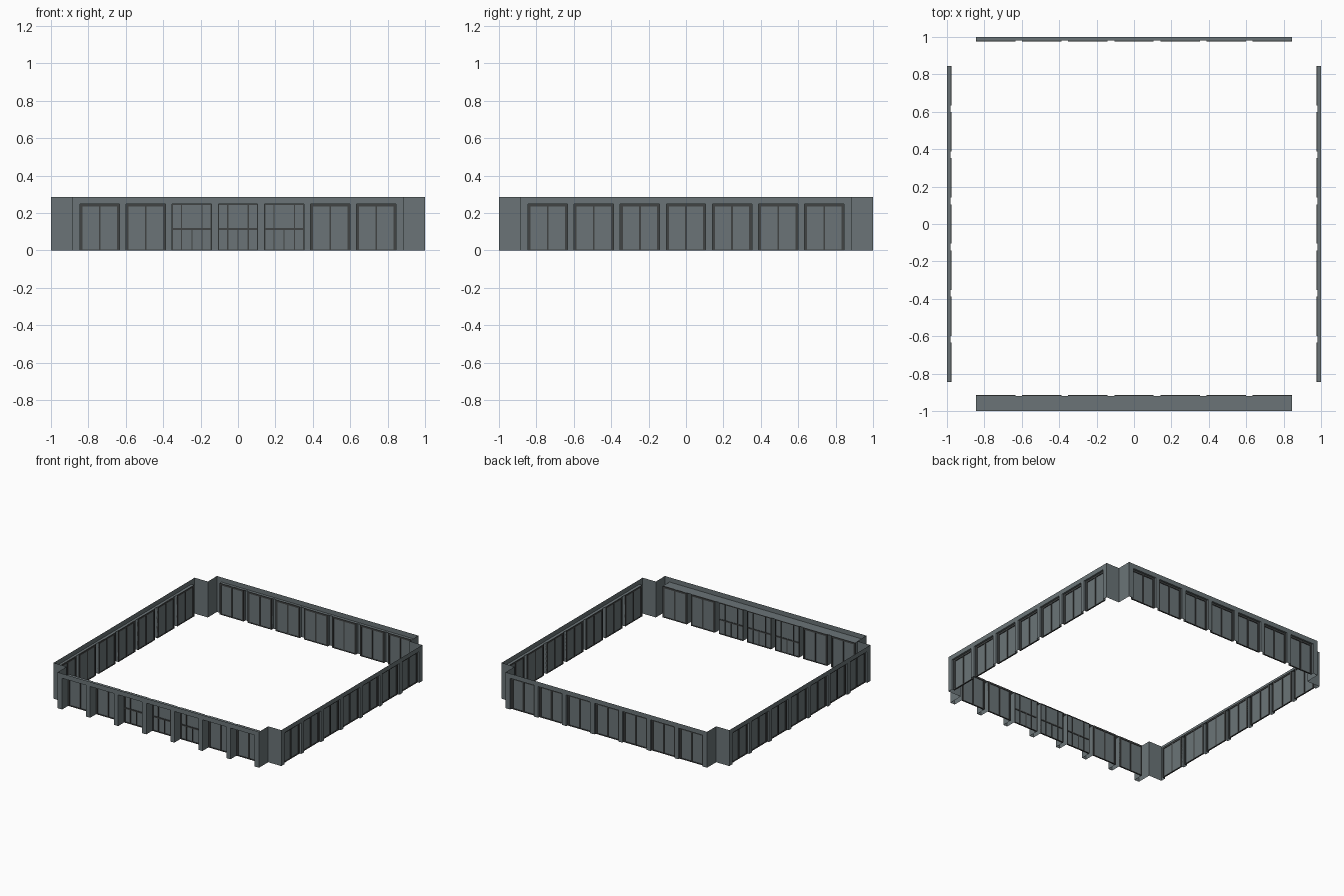
import bpy, bmesh, math
from mathutils import Matrix, Vector

if "Cube" in bpy.data.objects:
    bpy.data.objects.remove(bpy.data.objects["Cube"])


def material(name, rgb):
    m = bpy.data.materials.new(name)
    m.diffuse_color = (*rgb, 1)
    m.use_nodes = True
    m.node_tree.nodes["Principled BSDF"].inputs["Base Color"].default_value = m.diffuse_color
    return m


WALL = material("slate_grey", (0.145, 0.175, 0.185))
DARK = material("charcoal_frame", (0.052, 0.056, 0.056))

H, HEAD = 0.285, 0.248        # wall height, underside of lintel
NOTCH, END = 0.885, 0.845     # corner notch, end of last bay
PITCH, HALF = 0.2465, 0.1055  # bay spacing and half width
BAYS = range(-3, 4)


def quad(bm, *pts):
    bm.faces.new([bm.verts.new(p) for p in pts])


def bar(bm, u0, u1, v0, v1, z0, z1):
    size = Matrix.Diagonal((u1 - u0, v1 - v0, z1 - z0, 1))
    mid = Vector(((u0 + u1) / 2, (v0 + v1) / 2, (z0 + z1) / 2))
    bmesh.ops.create_cube(bm, size=1, matrix=Matrix.Translation(mid) @ size)


def finish(bm, name, mat, turn):
    # parts are drawn on the front side, then turned to their own side
    bm.transform(Matrix.Rotation(turn, 4, 'Z') @ Matrix.Translation((0, -1, 0)))
    bmesh.ops.remove_doubles(bm, verts=bm.verts, dist=0.0001)
    me = bpy.data.meshes.new(name)
    bm.to_mesh(me)
    bm.free()
    me.materials.append(mat)
    bpy.context.collection.objects.link(bpy.data.objects.new(name, me))


def side(label, turn, depth, doors):
    # outer wall: lintel, soffit, piers and their reveals
    wall = bmesh.new()
    quad(wall, (-NOTCH, 0, HEAD), (NOTCH, 0, HEAD), (NOTCH, 0, H), (-NOTCH, 0, H))
    quad(wall, (-END, 0, HEAD), (-END, depth, HEAD), (END, depth, HEAD), (END, 0, HEAD))
    edges = [-NOTCH]
    for i in BAYS:
        edges += [i * PITCH - HALF, i * PITCH + HALF]
    edges.append(NOTCH)
    for a, b in zip(edges[::2], edges[1::2]):
        quad(wall, (a, 0, 0), (b, 0, 0), (b, 0, HEAD), (a, 0, HEAD))
    for k, u in enumerate(edges[1:-1]):
        pts = [(u, 0, 0), (u, depth, 0), (u, depth, HEAD), (u, 0, HEAD)]
        quad(wall, *(pts if k % 2 == 0 else pts[::-1]))
    # notched corner at the right-hand end
    n = 1 - NOTCH
    quad(wall, (NOTCH, 0, 0), (NOTCH, n, 0), (NOTCH, n, H), (NOTCH, 0, H))
    quad(wall, (NOTCH, n, 0), (1, n, 0), (1, n, H), (NOTCH, n, H))
    finish(wall, label + "_wall", WALL, turn)

    # recessed panes and dark frames
    panes, frames = bmesh.new(), bmesh.new()
    for i in BAYS:
        c = i * PITCH
        a, b = c - HALF, c + HALF
        quad(panes, (a, depth, 0), (b, depth, 0), (b, depth, HEAD), (a, depth, HEAD))
        door = doors and abs(i) < 2
        t = 0.005 if door else 0.014
        v0, v1 = depth - 0.006, depth + 0.004
        bar(frames, a, a + t, v0, v1, 0, HEAD)
        bar(frames, b - t, b, v0, v1, 0, HEAD)
        bar(frames, a + t, b - t, v0, v1, HEAD - t, HEAD)
        bar(frames, a + t, b - t, v0, v1, 0, 0.006)
        if door:
            bar(frames, a + t, b - t, v0, v1, 0.11, 0.12)
            for d in (-0.055, 0.055):
                bar(frames, c + d - 0.003, c + d + 0.003, v0, v1, 0.006, HEAD - t)
            bar(frames, c - 0.003, c + 0.003, v0, v1, 0.006, 0.11)
        else:
            bar(frames, c - 0.005, c + 0.005, v0, v1, 0.006, HEAD - t)
    finish(panes, label + "_panes", WALL, turn)
    finish(frames, label + "_frames", DARK, turn)


side("front", 0, 0.081, True)
side("right", math.pi / 2, 0.02, False)
side("back", math.pi, 0.02, False)
side("left", -math.pi / 2, 0.02, False)
